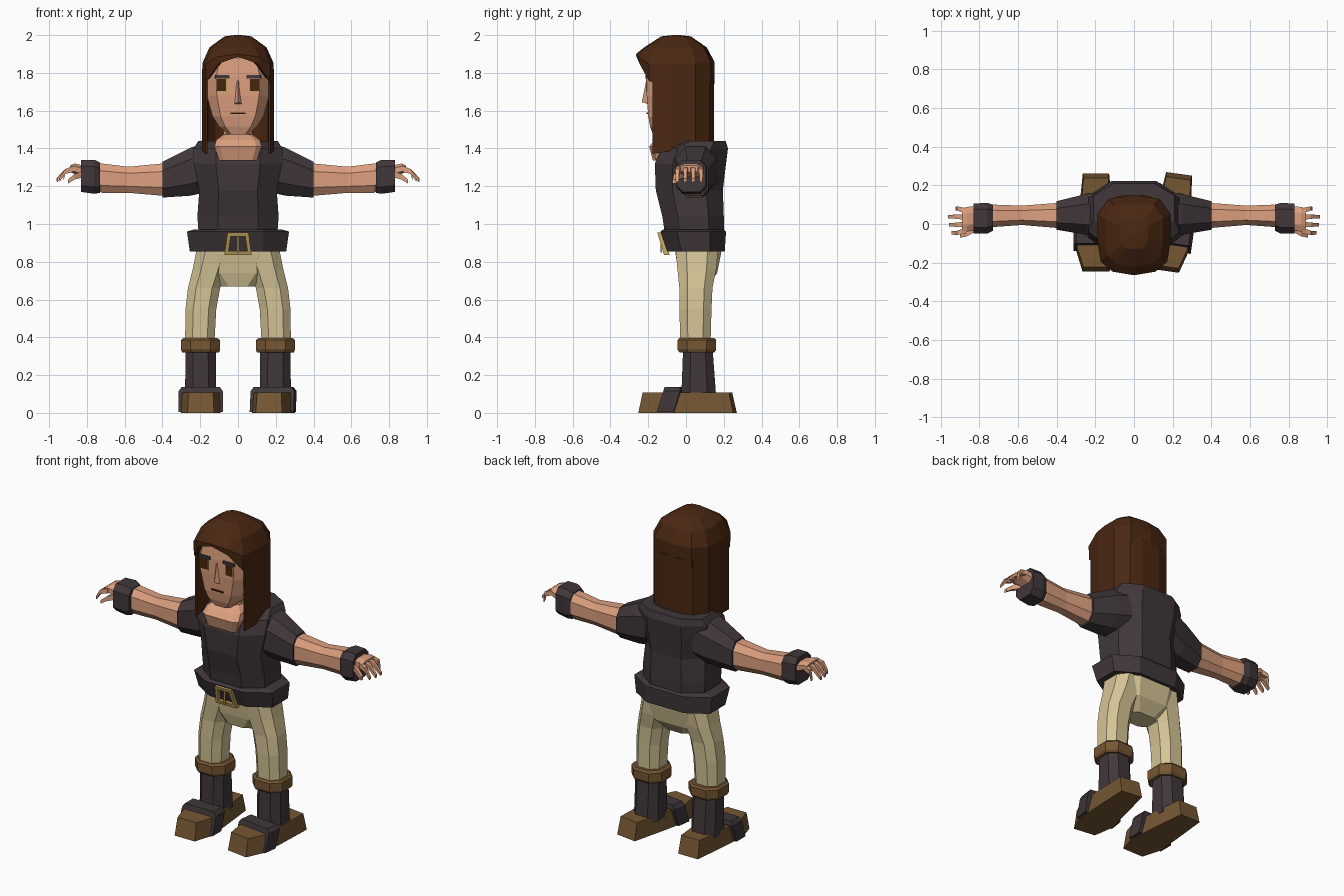
import bpy, bmesh, math
from mathutils import Vector, Matrix


def material(name, r, g, b):
    m = bpy.data.materials.new(name)
    m.diffuse_color = (r, g, b, 1)
    return m


SKIN = material("skin", 0.72, 0.35, 0.21)
HAIR = material("hair_brown", 0.068, 0.02, 0.006)
CLOTH = material("dark_cloth", 0.052, 0.038, 0.041)
PANTS = material("pale_cloth", 0.66, 0.55, 0.30)
LEATHER = material("leather", 0.18, 0.095, 0.033)
GOLD = material("gold", 0.55, 0.38, 0.11)
EYE = material("eye_brown", 0.06, 0.018, 0.005)


def loft(name, rings, mat, caps=True, closed=False):
    """Bridge equal-length rings of points into a faceted surface."""
    bm = bmesh.new()
    vs = [[bm.verts.new(p) for p in r] for r in rings]
    n = len(vs[0])
    pairs = list(zip(vs, vs[1:])) + ([(vs[-1], vs[0])] if closed else [])
    for a, b in pairs:
        for i in range(n):
            j = (i + 1) % n
            bm.faces.new((a[i], a[j], b[j], b[i]))
    if caps and not closed:
        bm.faces.new(vs[0])
        bm.faces.new(vs[-1])
    bmesh.ops.recalc_face_normals(bm, faces=bm.faces)
    me = bpy.data.meshes.new(name)
    bm.to_mesh(me)
    bm.free()
    me.materials.append(mat)
    ob = bpy.data.objects.new(name, me)
    bpy.context.collection.objects.link(ob)
    return ob


def octa(u0, u1, v0, v1, c=0.25, d=None):
    """Chamfered rectangle given by its bounds."""
    a, b = (u1 - u0) * c, (v1 - v0) * (c if d is None else d)
    return [(u0 + a, v0), (u1 - a, v0), (u1, v0 + b), (u1, v1 - b),
            (u1 - a, v1), (u0 + a, v1), (u0, v1 - b), (u0, v0 + b)]


def stack(name, rows, mat, s=1, c=0.25, d=None):
    """Vertical loft; rows are x0, x1, y0, y1, z."""
    return loft(name, [[(s * x, y, r[4]) for x, y in octa(*r[:4], c, d)] for r in rows], mat)


def limb(name, rows, mat, s=1, c=0.25):
    """Sideways loft; rows are y0, y1, z0, z1, x."""
    return loft(name, [[(s * r[4], y, z) for y, z in octa(*r[:4], c)] for r in rows], mat)


def box(name, x0, x1, y0, y1, z0, z1, mat):
    sq = [(x0, y0), (x1, y0), (x1, y1), (x0, y1)]
    return loft(name, [[(x, y, z) for x, y in sq] for z in (z0, z1)], mat)


def finger(name, pts, w, h, s):
    """Square tapering rod through points."""
    rings = []
    for i, (x, y, z) in enumerate(pts):
        k = 1 - 0.2 * i
        rings.append([(s * x, y + a * w * k, z + b * h * k)
                      for a, b in ((-1, -1), (1, -1), (1, 1), (-1, 1))])
    loft(name, rings, SKIN)


def sym(half):
    """Complete a half outline whose first and last points lie on x = 0."""
    return half + [(-p[0],) + tuple(p[1:]) for p in half[-2:0:-1]]


# Torso and belt
stack("tunic", [(-.2, .2, -.10, .20, .87), (-.21, .21, -.115, .20, .97), (-.215, .215, -.125, .20, 1.04),
                (-.205, .205, -.16, .195, 1.18), (-.235, .235, -.165, .212, 1.32),
                (-.235, .235, -.13, .222, 1.40), (-.21, .21, -.04, .21, 1.44)], CLOTH)
stack("belt", [(-.255, .255, -.10, .205, .855), (-.27, .27, -.135, .212, .96),
               (-.23, .23, -.12, .20, .972)], CLOTH)


# Belt buckle: a slanted open frame
def buckle_ring(wb, wt, z0, z1, dy):
    return [(x, -.152 + (.955 - z) * .3 + dy, z) for x, z in ((-wb, z0), (wb, z0), (wt, z1), (-wt, z1))]


loft("buckle", [buckle_ring(.072, .056, .835, .955, .03), buckle_ring(.072, .056, .835, .955, 0),
                buckle_ring(.05, .038, .858, .935, 0), buckle_ring(.05, .038, .858, .935, .03)],
     GOLD, closed=True)
box("buckle_prong", -.006, .006, -.135, -.127, .85, .94, GOLD)

# Pelvis
stack("pelvis", [(-.10, .10, -.02, .11, .67), (-.19, .19, -.04, .165, .74),
                 (-.215, .215, -.055, .185, .84), (-.2, .2, -.06, .185, .92)], PANTS)

# Neck and open neckline
stack("chest_skin", [(-.10, .10, -.175, -.05, 1.335), (-.125, .125, -.195, .0, 1.41),
                     (-.115, .115, -.165, .03, 1.445), (-.075, .075, -.12, .05, 1.475)], SKIN, c=.12)
stack("neck", [(-.08, .08, -.12, .05, 1.44), (-.07, .07, -.12, .05, 1.56)], SKIN)

# Head with nose, eyes, brows and mouth
stack("head", [(-.055, .055, -.175, -.06, 1.475), (-.10, .10, -.19, .0, 1.515),
               (-.135, .135, -.2, .05, 1.57), (-.165, .165, -.208, .1, 1.68),
               (-.17, .17, -.208, .1, 1.78), (-.14, .14, -.20, .08, 1.88),
               (-.08, .08, -.12, .04, 1.94)], SKIN, c=.16, d=.22)
loft("nose", [[(-.022, -.2, 1.635), (.022, -.2, 1.635), (0, -.234, 1.645)],
              [(-.012, -.2, 1.76), (.012, -.2, 1.76), (0, -.211, 1.76)]], SKIN)
box("mouth", -.04, .04, -.209, -.2, 1.582, 1.59, EYE)
for s, side in ((-1, "right"), (1, "left")):
    box("eye_rim_" + side, s * .058, s * .115, -.211, -.203, 1.698, 1.765, GOLD)
    box("eye_" + side, s * .063, s * .110, -.213, -.205, 1.704, 1.768, EYE)
    box("brow_" + side, s * .045, s * .122, -.215, -.206, 1.770, 1.788, CLOTH)

# Long hair: a horseshoe curtain
outer = [(.172, -.178), (.19, -.09), (.19, .05), (.135, .125), (.06, .148)]
inner = [(.08, .09), (.12, .075), (.16, .03), (.168, -.07), (.162, -.175)]
section = outer + [(-x, y) for x, y in outer[::-1]] + [(-x, y) for x, y in inner[::-1]] + inner
loft("hair_curtain", [[(x, y, 1.37 + .18 * (y + .178)) for x, y in section],
                      [(x, y, 1.78) for x, y in section]], HAIR)

# Hair crown with arched fringe
rim = [(0, -.262, 1.885), (.10, -.247, 1.85), (.168, -.195, 1.755), (.19, -.09, 1.74),
       (.19, .05, 1.74), (.13, .13, 1.74), (0, .15, 1.74)]
brow = [(0, -.265, 1.90), (.11, -.247, 1.885), (.172, -.195, 1.845), (.189, -.09, 1.85),
        (.189, .05, 1.85), (.13, .13, 1.86), (0, .15, 1.86)]


def shrunk(k, z):
    return [(x * k, -.05 + (y + .05) * k, z) for x, y, _ in brow]


core = [(0, -.03, 1.90)] * 7
loft("hair_crown", [sym([(x * .1, -.03 + y * .1, 1.90) for x, y, _ in rim]), sym(rim), sym(brow),
                    sym(shrunk(.8, 1.935)), sym(shrunk(.38, 1.993)), sym(shrunk(.1, 2.0))], HAIR)

for s, side in ((-1, "right"), (1, "left")):
    # Sleeve, arm, cuff and hand
    limb("sleeve_" + side, [(-.07, .17, 1.17, 1.43, .16), (-.055, .155, 1.15, 1.405, .25),
                            (-.03, .118, 1.14, 1.33, .40)], CLOTH, s)
    limb("arm_" + side, [(-.022, .11, 1.148, 1.322, .38), (-.005, .095, 1.165, 1.303, .58),
                         (-.015, .10, 1.165, 1.32, .72), (-.015, .095, 1.22, 1.31, .82)], SKIN, s)
    cuff = limb("cuff_" + side, [(-.035, .10, 1.165, 1.325, .73), (-.05, .11, 1.16, 1.34, .76),
                                 (-.05, .105, 1.17, 1.34, .83)], CLOTH, s, .2)
    limb("palm_" + side, [(-.025, .095, 1.235, 1.305, .80), (-.04, .088, 1.265, 1.32, .865),
                          (-.04, .08, 1.275, 1.31, .89)], SKIN, s)
    for i in range(4):
        y, reach = .068 - .034 * i, (.925, .962, .958, .945)[i]
        y1 = y + .008 * (1.5 - i)
        finger("finger_%d_%s" % (i + 1, side), [(.87, y, 1.292), (.915, y1, 1.278),
                                               (reach, y1, 1.232)], .014, .016, s)
    finger("thumb_" + side, [(.82, -.02, 1.265), (.865, -.05, 1.25), (.90, -.06, 1.225)], .018, .018, s)

    # Leg
    stack("leg_" + side, [(.125, .28, -.03, .13, .37), (.115, .278, -.035, .135, .55),
                          (.095, .265, -.035, .14, .66), (.06, .24, -.045, .16, .76),
                          (.03, .22, -.055, .17, .86)], PANTS, s)
    # Boot shaft and leather top
    stack("boot_shaft_" + side, [(.115, .28, -.025, .16, .08), (.118, .278, -.015, .14, .35)], CLOTH, s)
    stack("boot_top_" + side, [(.10, .295, -.035, .15, .32), (.095, .302, -.045, .16, .335),
                               (.095, .302, -.045, .16, .385), (.11, .29, -.035, .15, .397)], LEATHER, s)
    # Shoe and instep strap
    half = [(.07, -.245), (.105, -.13), (.09, .05), (.068, .262)]
    outline = half + [(-x, y) for x, y in half[::-1]]
    shoe = loft("shoe_" + side, [[(x, y, 0) for x, y in outline],
                                 [(x * .93, y * .91, .107) for x, y in outline]], LEATHER)
    strap = loft("strap_" + side, [[(-.117, y, z), (.117, y, z), (.117, y + .09, z), (-.117, y + .09, z)]
                                   for y, z in ((-.14, .004), (-.105, .115))] +
                 [[(-.10, -.1, .138), (.10, -.1, .138), (.10, -.02, .138), (-.10, -.02, .138)]], CLOTH)
    turn = Matrix.Rotation(math.radians(-8 if s > 0 else 0), 4, 'Z')
    for ob in (shoe, strap):
        ob.data.transform(Matrix.Translation((s * .197, 0, 0)) @ turn)
